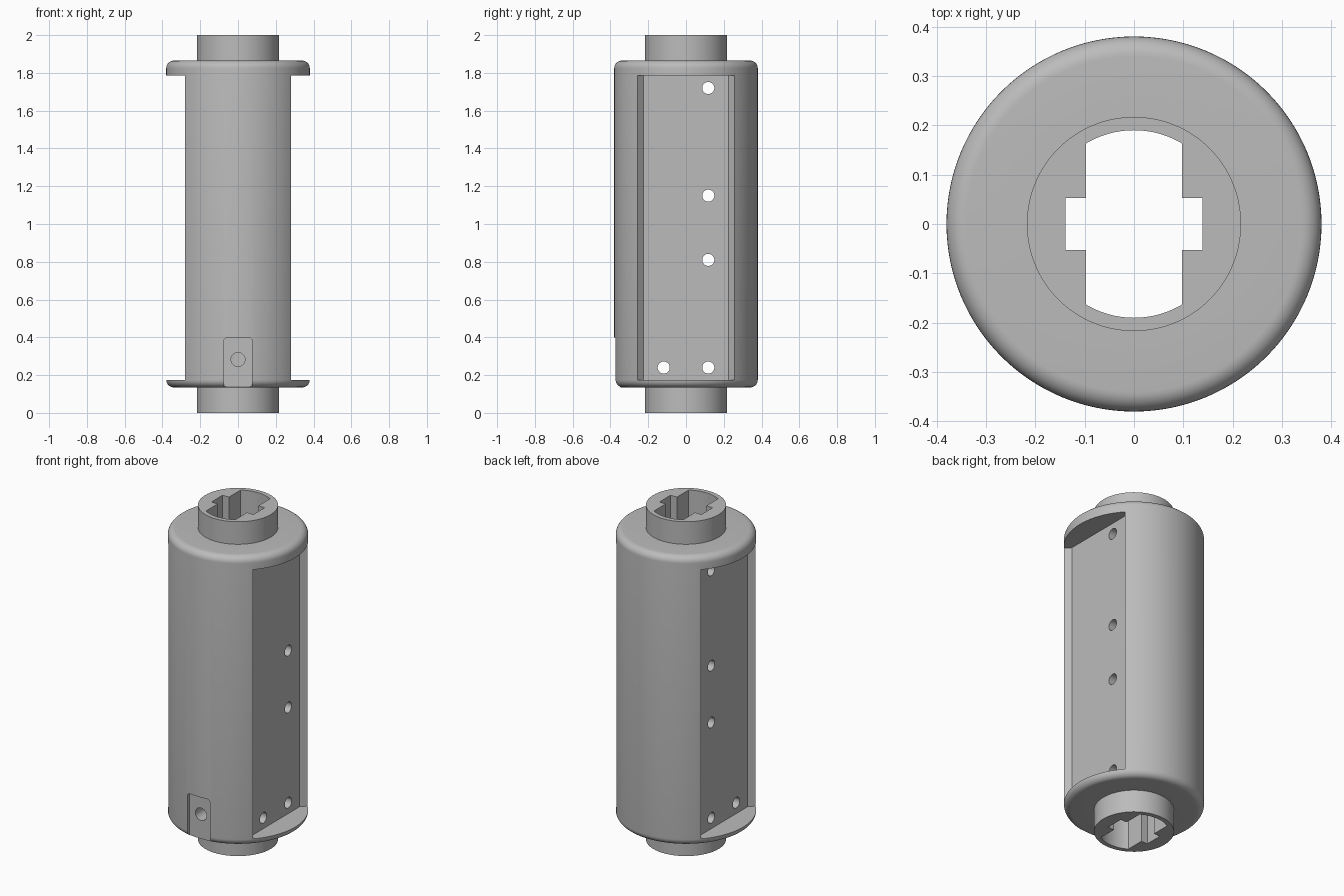
import bpy, bmesh, math
from mathutils import Matrix, Vector

cube = bpy.data.objects.get("Cube")
if cube:
    bpy.data.objects.remove(cube, do_unlink=True)

grey = bpy.data.materials.new("plain_grey")
grey.use_nodes = True
colour = (0.5, 0.5, 0.5, 1)
grey.diffuse_color = colour
grey.node_tree.nodes["Principled BSDF"].inputs["Base Color"].default_value = colour


def make_object(name, bm):
    bmesh.ops.recalc_face_normals(bm, faces=bm.faces)
    mesh = bpy.data.meshes.new(name)
    bm.to_mesh(mesh)
    bm.free()
    mesh.materials.append(grey)
    obj = bpy.data.objects.new(name, mesh)
    bpy.context.collection.objects.link(obj)
    return obj


def prism(name, outline, depth, matrix=Matrix()):
    """Extrude a flat outline along its local z, then place it."""
    bm = bmesh.new()
    face = bm.faces.new([bm.verts.new((a, b, 0)) for a, b in outline])
    new = bmesh.ops.extrude_face_region(bm, geom=[face])["geom"]
    verts = [v for v in new if isinstance(v, bmesh.types.BMVert)]
    bmesh.ops.translate(bm, verts=verts, vec=(0, 0, depth))
    bm.transform(matrix)
    return make_object(name, bm)


def arc(cx, cy, r, start, end, steps):
    angles = [math.radians(start + (end - start) * i / steps) for i in range(steps + 1)]
    return [(cx + r * math.cos(a), cy + r * math.sin(a)) for a in angles]


def circle(cx, cy, r, steps=32):
    return arc(cx, cy, r, 0, 360, steps)[:-1]


def cut(target, cutter):
    cutter.hide_render = True
    mod = target.modifiers.new("cut", "BOOLEAN")
    mod.operation = "DIFFERENCE"
    mod.solver = "EXACT"
    mod.object = cutter
    bpy.context.view_layer.objects.active = target
    bpy.ops.object.modifier_apply(modifier=mod.name)
    bpy.data.objects.remove(cutter, do_unlink=True)


# Turned body: rounded drum with a hub at each end
R, HUB, LOW, HIGH, FILLET = 0.38, 0.217, 0.135, 1.865, 0.04
profile = [(0, 0), (HUB, 0), (HUB, LOW)]
profile += arc(R - FILLET, LOW + FILLET, FILLET, -90, 0, 8)
profile += arc(R - FILLET, HIGH - FILLET, FILLET, 0, 90, 8)
profile += [(HUB, HIGH), (HUB, 2), (0, 2)]
bm = bmesh.new()
points = [bm.verts.new((r, 0, z)) for r, z in profile]
edges = [bm.edges.new(pair) for pair in zip(points, points[1:])]
bmesh.ops.spin(bm, geom=points + edges, axis=(0, 0, 1), cent=(0, 0, 0),
               angle=math.tau, steps=128, use_merge=True)
bmesh.ops.remove_doubles(bm, verts=bm.verts, dist=1e-5)
body = make_object("roller_body", bm)

# Flat recess with sloping walls on each side
for side in (1, -1):
    outline = [(side * 0.25, -0.226), (side * 0.25, 0.226),
               (side * 0.45, 0.426), (side * 0.45, -0.426)]
    cut(body, prism("side_recess", outline, 1.61, Matrix.Translation((0, 0, 0.175))))

# Keyed bore right through the middle
half = math.degrees(math.acos(0.097 / 0.19))
bore = [(0.139, -0.053), (0.139, 0.053), (0.097, 0.053)]
bore += arc(0, 0, 0.19, half, 180 - half, 20)
bore += [(-0.097, 0.053), (-0.139, 0.053), (-0.139, -0.053), (-0.097, -0.053)]
bore += arc(0, 0, 0.19, 180 + half, 360 - half, 20)
bore += [(0.097, -0.053)]
cut(body, prism("bore", bore, 2.2, Matrix.Translation((0, 0, -0.1))))

# Shallow notch at the foot of the front, with a screw hole into the bore
to_front = Matrix.Rotation(math.pi / 2, 4, "X")
notch = [(-0.075, 0.1), (0.075, 0.1)]
notch += arc(0.053, 0.378, 0.022, 0, 90, 6) + arc(-0.053, 0.378, 0.022, 90, 180, 6)
cut(body, prism("front_notch", notch, 0.1, Matrix.Translation((0, -0.35, 0)) @ to_front))
cut(body, prism("front_hole", circle(0, 0.283, 0.037), 0.4,
                Matrix.Translation((0, -0.05, 0)) @ to_front))

# Four pairs of cross holes
to_side = Matrix((Vector((0, 0, 1, 0)), Vector((1, 0, 0, 0)),
                  Vector((0, 1, 0, 0)), Vector((0, 0, 0, 1))))
for z in (0.24, 0.81, 1.15, 1.72):
    for y in (-0.118, 0.118):
        cut(body, prism("cross_hole", circle(y, z, 0.032), 1,
                        Matrix.Translation((-0.5, 0, 0)) @ to_side))

# Smooth round surfaces, sharp edges kept
bpy.ops.object.select_all(action="DESELECT")
body.select_set(True)
bpy.context.view_layer.objects.active = body
bpy.ops.object.shade_smooth_by_angle(angle=math.radians(30))
